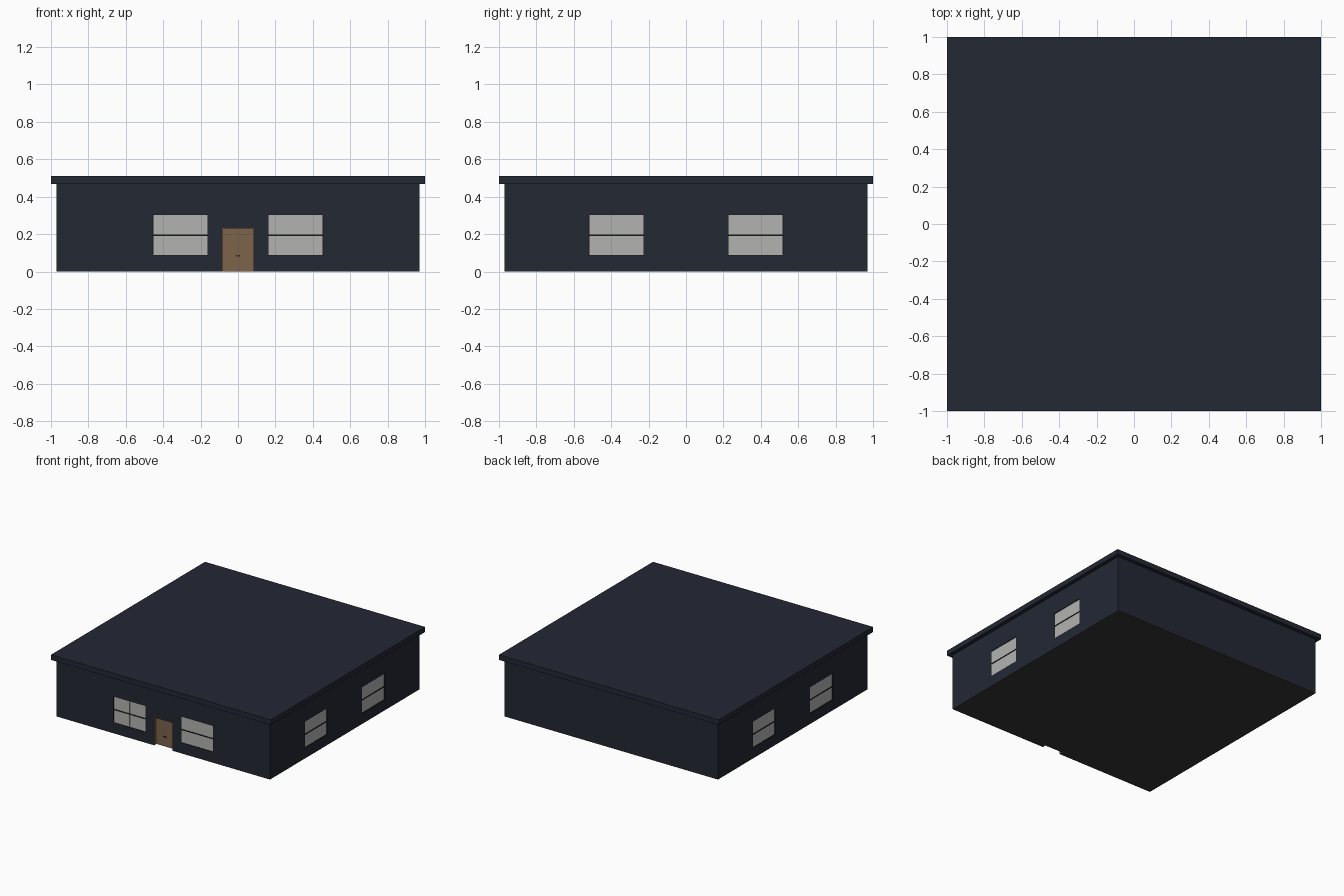
import bpy
import bmesh
from mathutils import Matrix, Vector

if "Cube" in bpy.data.objects:
    bpy.data.objects.remove(bpy.data.objects["Cube"])


def material(name, rgb):
    m = bpy.data.materials.new(name)
    m.diffuse_color = (*rgb, 1)
    m.use_nodes = True
    m.node_tree.nodes["Principled BSDF"].inputs["Base Color"].default_value = m.diffuse_color
    return m


NAVY = material("navy", (0.017, 0.021, 0.034))
DARK = material("dark_trim", (0.008, 0.009, 0.011))
GLASS = material("pale_glass", (0.45, 0.45, 0.44))
WOOD = material("wood", (0.205, 0.127, 0.07))
STONE = material("floor_grey", (0.036, 0.035, 0.036))

W = 0.97  # half width of the walls


def boxes(name, spans, mat, turn=0):
    """One object from several boxes, each ((x0,x1),(y0,y1),(z0,z1)); turn in quarter turns."""
    bm = bmesh.new()
    for span in spans:
        lo = Vector([s[0] for s in span])
        hi = Vector([s[1] for s in span])
        bmesh.ops.create_cube(bm, size=1, matrix=Matrix.Translation((lo + hi) / 2)
                              @ Matrix.Diagonal((*(hi - lo), 1)))
    bm.transform(Matrix.Rotation(turn * 1.5707963268, 4, 'Z'))
    mesh = bpy.data.meshes.new(name)
    bm.to_mesh(mesh)
    bm.free()
    ob = bpy.data.objects.new(name, mesh)
    bpy.context.collection.objects.link(ob)
    if mat:
        mesh.materials.append(mat)
    return ob


def cut(target, cutter):
    mod = target.modifiers.new("opening", 'BOOLEAN')
    mod.operation = 'DIFFERENCE'
    mod.object = cutter
    cutter.hide_render = True
    cutter.display_type = 'WIRE'


# Main volume, floor and overhanging flat roof
walls = boxes("walls", [((-W, W), (-W, W), (0.004, 0.468))], NAVY)
floor = boxes("floor", [((-W, W), (-W, W), (0, 0.004))], STONE)
boxes("roof", [((-1, 1), (-1, 1), (0.468, 0.51))], NAVY)


# Windows: shallow opening, dark frame with middle rail, four panes
def window(name, x, turn):
    h, z0, z1, e = 0.148, 0.085, 0.305, 0.004
    zm = (z0 + z1) / 2
    y = (-W + 0.001, -W + 0.012)
    hole = boxes(name + "_cutter",
                 [((x - h, x + h), (-W - 0.02, -W + 0.012), (z0, z1))], None, turn)
    cut(walls, hole)
    boxes(name + "_frame", [
        ((x - h, x - h + e), y, (z0, z1)), ((x + h - e, x + h), y, (z0, z1)),
        ((x - h + e, x + h - e), y, (z0, z0 + e)), ((x - h + e, x + h - e), y, (z1 - e, z1)),
        ((x - h + e, x + h - e), y, (zm - e, zm + e))], DARK, turn)
    boxes(name + "_panes", [
        (xs, (-W + 0.004, -W + 0.012), zs)
        for xs in ((x - h + e, x - 0.0006), (x + 0.0006, x + h - e))
        for zs in ((z0 + e, zm - e), (zm + e, z1 - e))], GLASS, turn)


for side, turn, offset in (("front", 0, 0.308), ("right", 1, 0.372), ("left", 3, 0.372)):
    for i, x in enumerate((-offset, offset)):
        window(f"{side}_window_{i + 1}", x, turn)

# Recessed double door with lining, leaves and handles
D, H, Y = 0.086, 0.232, -W + 0.034
door_hole = boxes("door_cutter", [((-D, D), (-W - 0.02, Y), (-0.02, H))], None)
cut(walls, door_hole)
cut(floor, door_hole)
lining = (-W, Y)
boxes("door_lining", [((-D, -D + 0.004), lining, (0, H)), ((D - 0.004, D), lining, (0, H)),
                      ((-D + 0.004, D - 0.004), lining, (H - 0.004, H)),
                      ((-D + 0.004, D - 0.004), (Y - 0.004, Y), (0, H - 0.004))], WOOD)
for name, s in (("left", -1), ("right", 1)):
    boxes(f"door_leaf_{name}", [(sorted((s * 0.001, s * (D - 0.005))),
                                 (Y - 0.012, Y - 0.004), (0.008, H - 0.005))], WOOD)
    boxes(f"door_handle_{name}", [(sorted((s * 0.003, s * 0.012)),
                                   (Y - 0.018, Y - 0.012), (0.081, 0.087))], DARK)
